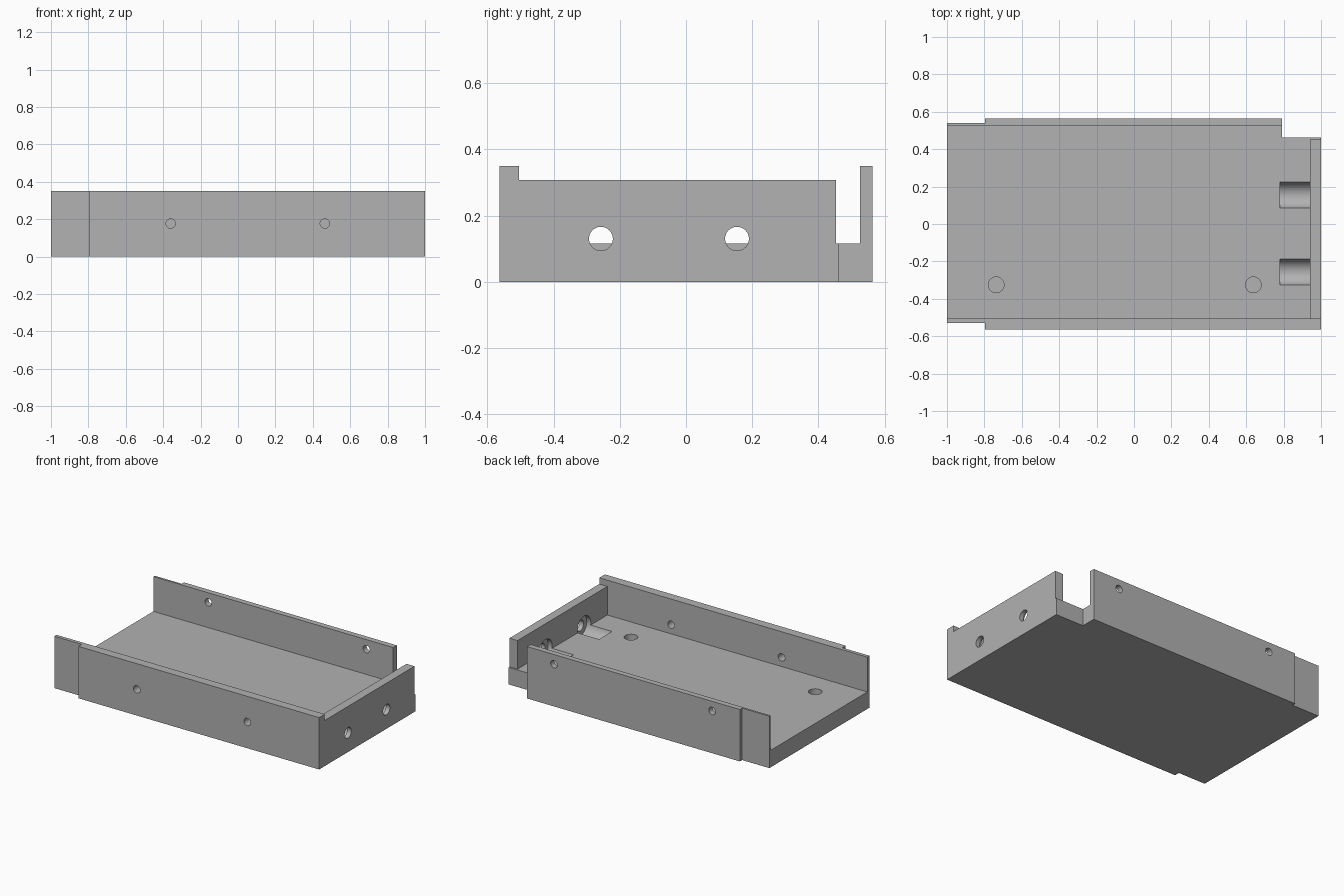
import bpy, bmesh, math
from mathutils import Matrix, Vector

cube = bpy.data.objects.get("Cube")
if cube:
    bpy.data.objects.remove(cube, do_unlink=True)

HEIGHT, FLOOR = 0.35, 0.115

grey = bpy.data.materials.new("plain grey")
grey.use_nodes = True
GREY = (0.445, 0.445, 0.445, 1)
grey.diffuse_color = GREY
grey.node_tree.nodes["Principled BSDF"].inputs["Base Color"].default_value = GREY


def add_object(name, bm):
    bmesh.ops.recalc_face_normals(bm, faces=bm.faces)
    mesh = bpy.data.meshes.new(name)
    bm.to_mesh(mesh)
    bm.free()
    mesh.materials.append(grey)
    obj = bpy.data.objects.new(name, mesh)
    bpy.context.collection.objects.link(obj)
    return obj


def prism(name, outline, z0, z1):
    bm = bmesh.new()
    face = bm.faces.new([bm.verts.new((x, y, z0)) for x, y in outline])
    top = bmesh.ops.extrude_face_region(bm, geom=[face])["geom"]
    moved = [v for v in top if isinstance(v, bmesh.types.BMVert)]
    bmesh.ops.translate(bm, verts=moved, vec=(0, 0, z1 - z0))
    return add_object(name, bm)


def box(name, x0, x1, y0, y1, z0, z1):
    return prism(name, [(x0, y0), (x1, y0), (x1, y1), (x0, y1)], z0, z1)


def rod(name, start, end, radius):
    a, b = Vector(start), Vector(end)
    turn = (b - a).to_track_quat('Z', 'Y').to_matrix().to_4x4()
    bm = bmesh.new()
    bmesh.ops.create_cone(bm, cap_ends=True, segments=48, radius1=radius,
                          radius2=radius, depth=(b - a).length,
                          matrix=Matrix.Translation((a + b) / 2) @ turn)
    return add_object(name, bm)


# Solid tray block, stepped in at the open end and notched at one back corner
tray = prism("tray", [(-1, -0.528), (-0.797, -0.528), (-0.797, -0.564), (1, -0.564),
                      (1, 0.462), (0.79, 0.462), (0.79, 0.564), (-0.797, 0.564),
                      (-0.797, 0.54), (-1, 0.54)], 0, HEIGHT)

# Cavity, cable gap beside the end wall, and the lowered end wall top
cutters = [
    box("cavity", -1.1, 0.94, -0.504, 0.526, FLOOR, 0.5),
    box("corner_gap", 0.9, 1.1, 0.453, 0.6, FLOOR, 0.5),
    box("end_wall_top", 0.9, 1.1, -0.504, 0.6, 0.308, 0.5),
]

# End wall holes, each with a wide inner recess that grooves the floor
for y in (-0.257, 0.154):
    cutters.append(rod("end_hole", (0.9, y, 0.13), (1.1, y, 0.13), 0.036))
    cutters.append(rod("end_recess", (0.78, y, 0.13), (0.97, y, 0.13), 0.071))

# Screw holes through the long walls
for x in (-0.36, 0.464):
    cutters.append(rod("front_hole", (x, -0.7, 0.177), (x, -0.4, 0.177), 0.025))
for x in (-0.59, 0.59):
    cutters.append(rod("back_hole", (x, 0.4, 0.285), (x, 0.7, 0.285), 0.025))

# Blind holes in the floor
for x in (-0.737, 0.638):
    cutters.append(rod("floor_hole", (x, -0.325, 0.06), (x, -0.325, 0.2), 0.042))

bpy.ops.object.select_all(action='DESELECT')
tray.select_set(True)
bpy.context.view_layer.objects.active = tray
for cutter in cutters:
    cut = tray.modifiers.new(cutter.name, 'BOOLEAN')
    cut.operation = 'DIFFERENCE'
    cut.solver = 'EXACT'
    cut.object = cutter
    bpy.ops.object.modifier_apply(modifier=cut.name)
    bpy.data.objects.remove(cutter, do_unlink=True)

bpy.ops.object.shade_smooth_by_angle(angle=math.radians(30))
